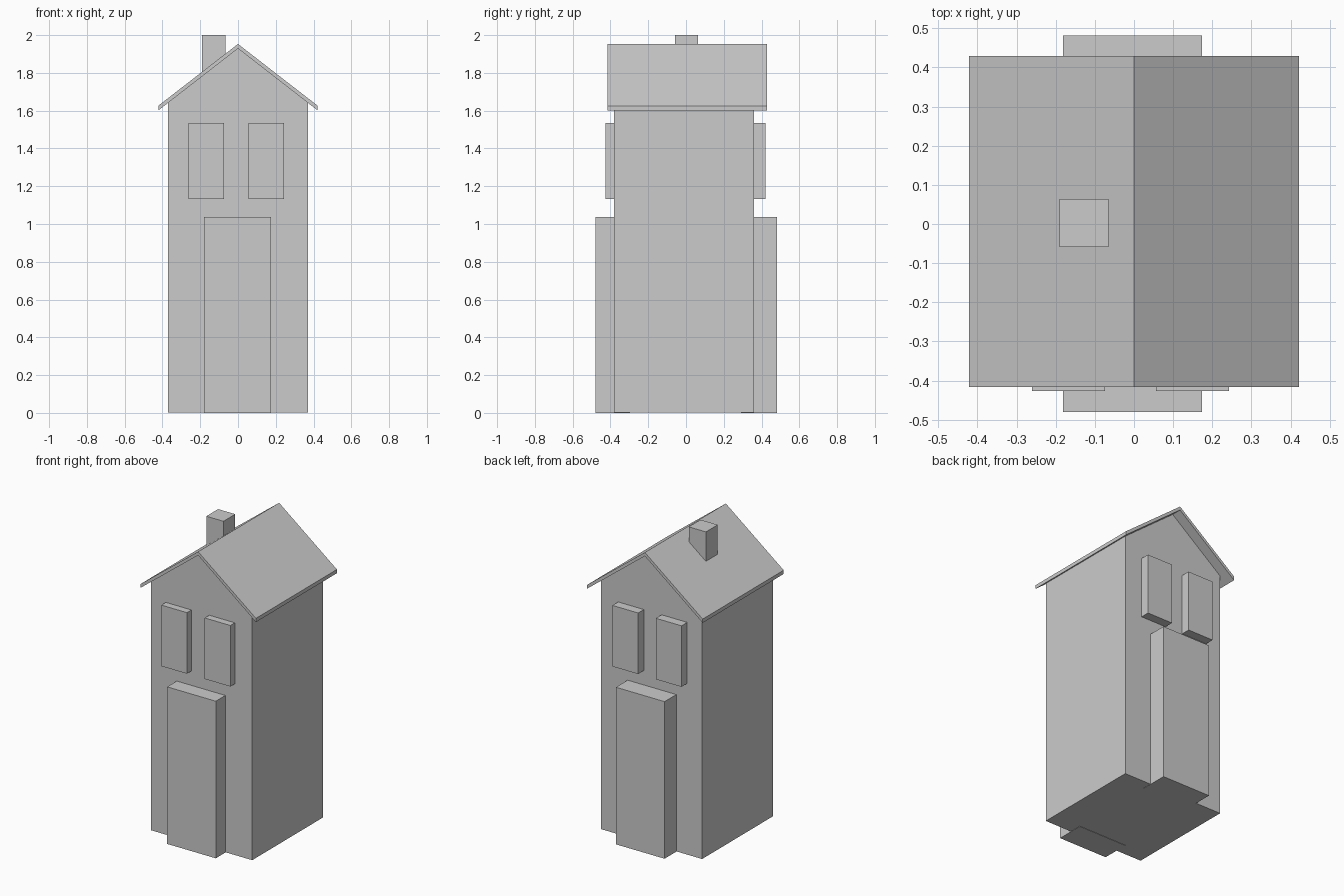
import bpy

if "Cube" in bpy.data.objects:
    bpy.data.objects.remove(bpy.data.objects["Cube"])


def make(name, verts, faces):
    mesh = bpy.data.meshes.new(name)
    mesh.from_pydata(verts, [], faces)
    mesh.update()
    obj = bpy.data.objects.new(name, mesh)
    bpy.context.collection.objects.link(obj)
    return obj


def extrude_profile(name, profile, y0, y1):
    """Extrude a counter-clockwise (x, z) profile from y0 to y1."""
    n = len(profile)
    verts = [(x, y, z) for y in (y0, y1) for x, z in profile]
    faces = [tuple(range(n)), tuple(range(2 * n - 1, n - 1, -1))]
    faces += [(i, i + n, (i + 1) % n + n, (i + 1) % n) for i in range(n)]
    return make(name, verts, faces)


def box(name, x0, x1, y0, y1, z0, z1):
    return extrude_profile(name, [(x0, z0), (x1, z0), (x1, z1), (x0, z1)], y0, y1)


# Gabled house body
extrude_profile("house_body", [(-0.37, 0.002), (0.37, 0.002), (0.37, 1.642),
                               (0, 1.929), (-0.37, 1.642)], -0.38, 0.36)

# Thin folded roof with overhanging eaves
extrude_profile("roof", [(-0.422, 1.601), (0, 1.929), (0.422, 1.601),
                         (0.422, 1.626), (0, 1.953), (-0.422, 1.626)], -0.416, 0.429)

# Chimney on the left slope
box("chimney", -0.19, -0.065, -0.059, 0.064, 1.70, 2.0)

# Doors and upper windows on the front and back walls
walls = {"front": ((-0.48, -0.297), (-0.427, -0.33)),
         "back": ((0.292, 0.482), (0.32, 0.42))}
for side, (door_y, window_y) in walls.items():
    box(side + "_door", -0.181, 0.174, *door_y, 0, 1.037)
    box(side + "_left_window", -0.261, -0.074, *window_y, 1.132, 1.535)
    box(side + "_right_window", 0.056, 0.243, *window_y, 1.132, 1.535)
